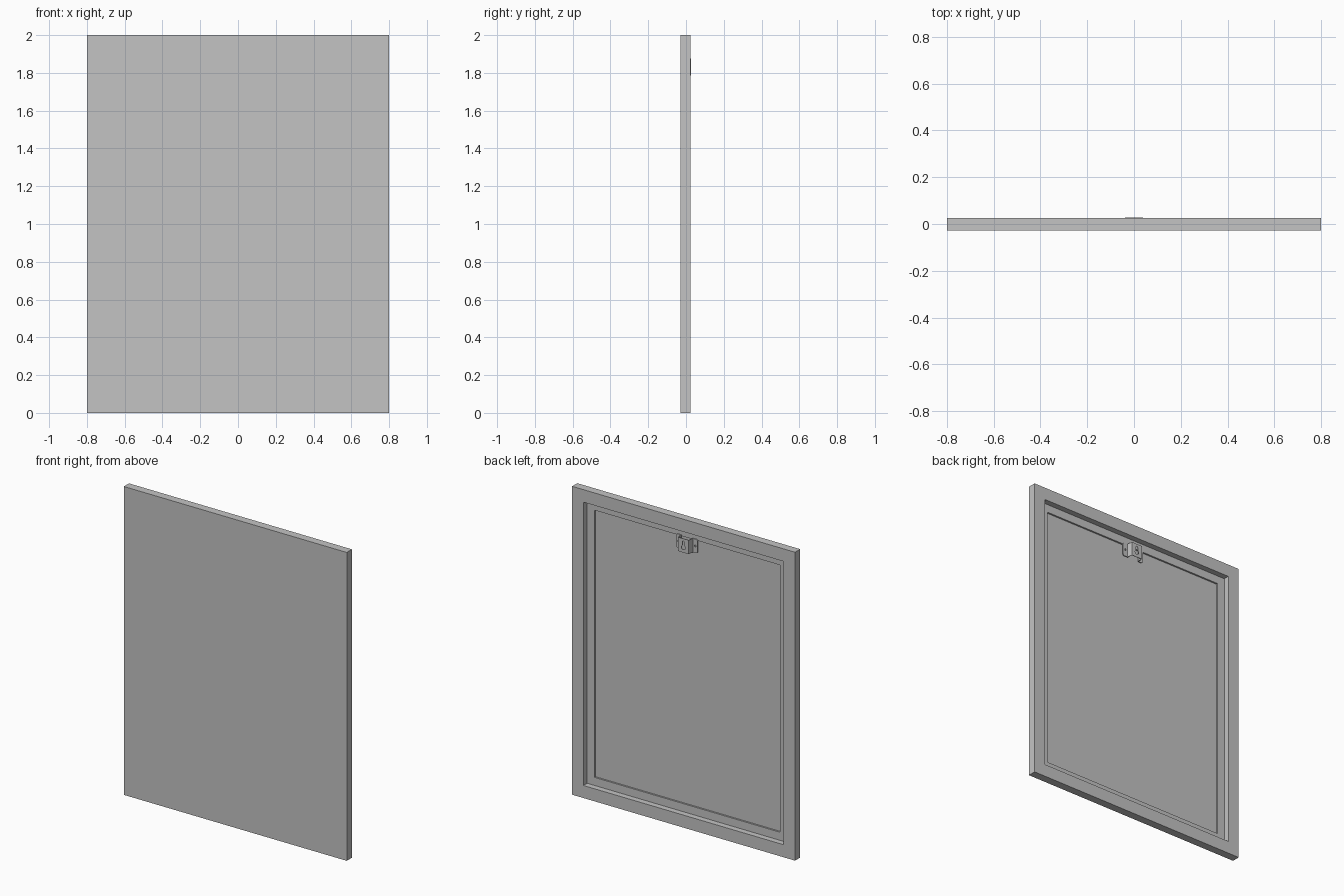
import bpy
import bmesh
from math import pi
from mathutils import Vector

cube = bpy.data.objects.get("Cube")
if cube:
    bpy.data.objects.remove(cube, do_unlink=True)

GREY = (0.55, 0.55, 0.55, 1.0)
grey = bpy.data.materials.new("plain grey")
grey.use_nodes = True
grey.diffuse_color = GREY
grey.node_tree.nodes["Principled BSDF"].inputs["Base Color"].default_value = GREY

FRONT, BACK = -0.028, 0.025
LEDGE = BACK - 0.038


def add_object(name, bm):
    bmesh.ops.recalc_face_normals(bm, faces=bm.faces)
    mesh = bpy.data.meshes.new(name)
    bm.to_mesh(mesh)
    bm.free()
    obj = bpy.data.objects.new(name, mesh)
    bpy.context.collection.objects.link(obj)
    mesh.materials.append(grey)
    return obj


def apply_modifier(obj, name):
    bpy.ops.object.select_all(action="DESELECT")
    obj.select_set(True)
    bpy.context.view_layer.objects.active = obj
    bpy.ops.object.modifier_apply(modifier=name)


def cut(obj, cutter):
    cutter.hide_render = True
    mod = obj.modifiers.new("cut", "BOOLEAN")
    mod.operation = "DIFFERENCE"
    mod.solver = "EXACT"
    mod.object = cutter
    apply_modifier(obj, "cut")
    bpy.data.objects.remove(cutter, do_unlink=True)


def round_cutter(x, y, z, radius):
    bpy.ops.mesh.primitive_cylinder_add(vertices=24, radius=radius, depth=0.03,
                                        location=(x, y, z), rotation=(pi / 2, 0, 0))
    return bpy.context.object


# Panel: a slab with two nested recesses stepped into its back
bm = bmesh.new()
bmesh.ops.create_cube(bm, size=1)
bmesh.ops.scale(bm, vec=(1.6, BACK - FRONT, 2), verts=bm.verts)
bmesh.ops.translate(bm, vec=(0, (BACK + FRONT) / 2, 1), verts=bm.verts)
back = max(bm.faces, key=lambda f: f.calc_center_median().y)
for border, depth in ((0.115, BACK - LEDGE), (0.074, 0.011)):
    bmesh.ops.inset_region(bm, faces=[back], thickness=border)
    wall = bmesh.ops.extrude_discrete_faces(bm, faces=[back])
    back = wall["faces"][0]
    bmesh.ops.translate(bm, vec=(0, -depth, 0), verts=back.verts)
add_object("framed_panel", bm)

# Hanger: a folded strip with a raised plate and two flanges on the ledge
THICK = 0.005
low, high = 1.785, 1.875
foot, top = LEDGE + THICK / 2, 0.028 - THICK / 2
half = [(0.078, foot), (0.042, foot), (0.037, top)]
profile = half + [(-x, y) for x, y in reversed(half)]
bm = bmesh.new()
rows = [[bm.verts.new((x, y, z)) for x, y in profile] for z in (low, high)]
for i in range(len(profile) - 1):
    bm.faces.new((rows[0][i], rows[0][i + 1], rows[1][i + 1], rows[1][i]))
corners = [row[i] for row in rows for i in (0, -1)]
bmesh.ops.bevel(bm, geom=corners, offset=0.012, segments=4, profile=0.5,
                affect="VERTICES")
hanger = add_object("hanger_bracket", bm)
solid = hanger.modifiers.new("thickness", "SOLIDIFY")
solid.thickness = THICK
solid.offset = 0
apply_modifier(hanger, "thickness")

# Keyhole: round entry below a narrow slot
cut(hanger, round_cutter(0, top, 1.818, 0.014))
bpy.ops.mesh.primitive_cube_add(size=1, location=(0, top, 1.835))
slot = bpy.context.object
slot.scale = Vector((0.013, 0.03, 0.036))
cut(hanger, slot)
cut(hanger, round_cutter(0, top, 1.853, 0.0065))

# Screw holes in the flanges
for side in (-1, 1):
    cut(hanger, round_cutter(side * 0.06, foot, 1.83, 0.006))
